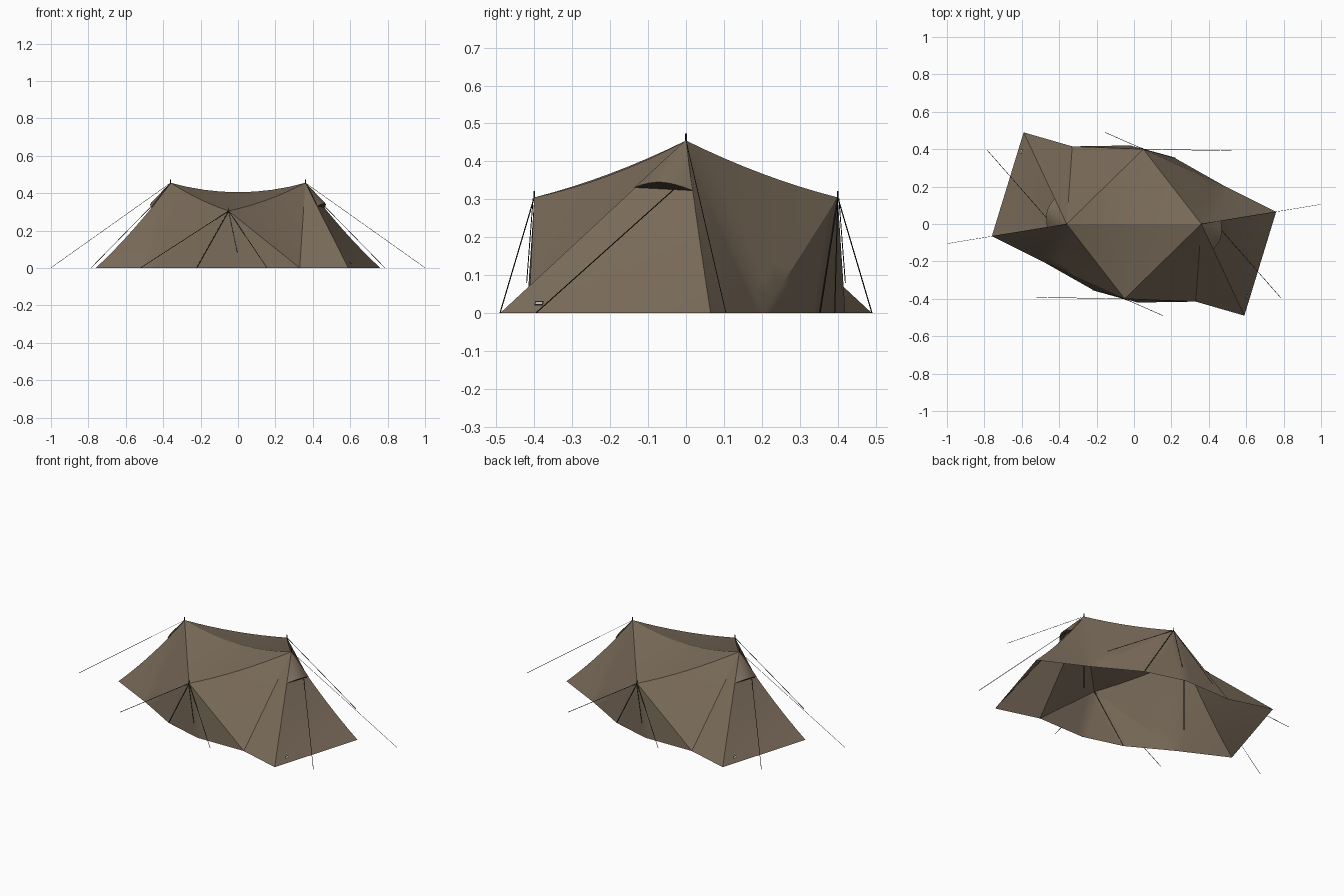
import bpy, bmesh, math
from mathutils import Vector as V

if "Cube" in bpy.data.objects:
    bpy.data.objects.remove(bpy.data.objects["Cube"])


def material(name, rgb):
    m = bpy.data.materials.new(name)
    m.diffuse_color = (*rgb, 1)
    m.use_nodes = True
    m.node_tree.nodes["Principled BSDF"].inputs["Base Color"].default_value = m.diffuse_color
    return m


FABRIC = material("brown_canvas", (0.190, 0.145, 0.100))
DARK = material("dark_cord", (0.012, 0.011, 0.010))
MESH = material("dark_mesh", (0.060, 0.046, 0.032))
PALE = material("pale_label", (0.45, 0.44, 0.40))

# Key points of one half; the other half is the same turned 180 degrees
PTS = {
    "peak": V((0.36, 0, 0.455)), "peak2": V((-0.36, 0, 0.455)),
    "side": V((-0.05, -0.40, 0.305)), "side2": V((0.05, 0.40, 0.305)),
    "corner": V((0.59, -0.49, 0)), "end": V((0.76, 0.065, 0)),
    "end2": V((-0.76, -0.065, 0)),
    "h1": V((-0.48, -0.205, 0)), "h2": V((-0.22, -0.352, 0)),
    "h3": V((0.02, -0.42, 0)), "h4": V((0.33, -0.415, 0)),
}
# How far the middle of a seam hangs away from a straight line
SAG = {
    frozenset(("peak", "peak2")): V((0, 0, -0.05)),
    frozenset(("peak", "side")): V((0, 0, -0.016)),
    frozenset(("peak2", "side")): V((0, 0, -0.012)),
    frozenset(("peak", "end")): V((-0.010, 0, -0.010)),
    frozenset(("peak2", "end2")): V((0.010, 0, -0.010)),
}
PANELS = [
    ("peak", "peak2", "side"), ("peak", "end", "corner"),
    ("peak2", "end2", "h1"), ("peak2", "h1", "side"), ("side", "h1", "h2"),
    ("side", "h2", "h3"), ("side", "h3", "h4"), ("peak", "side", "h4"),
    ("peak", "h4", "corner"),
]


def turn(p, s):
    return V((p.x * s, p.y * s, p.z))


def finish(name, bm, mat, smooth=None):
    me = bpy.data.meshes.new(name)
    bm.to_mesh(me)
    bm.free()
    ob = bpy.data.objects.new(name, me)
    bpy.context.collection.objects.link(ob)
    me.materials.append(mat)
    if smooth:
        bpy.ops.object.select_all(action='DESELECT')
        ob.select_set(True)
        bpy.context.view_layer.objects.active = ob
        bpy.ops.object.shade_smooth_by_angle(angle=math.radians(smooth))
    return ob


def outward_face(bm, pts):
    c = sum(pts, V()) / len(pts)
    n = (pts[1] - pts[0]).cross(pts[2] - pts[0])
    if n.dot(c - V((0, 0, 0.1))) < 0:
        pts = pts[::-1]
    bm.faces.new([bm.verts.new(p) for p in pts])


def panel(bm, names, s, n=8):
    """Triangular cloth panel whose seams hang by their sag."""
    a, b, c = names

    def at(i, j):
        w = {a: (n - i - j) / n, b: i / n, c: j / n}
        p = sum((PTS[k] * w[k] for k in names), V())
        for e in ((a, b), (b, c), (c, a)):
            p += SAG.get(frozenset(e), V()) * 4 * w[e[0]] * w[e[1]]
        return turn(p, s)

    for i in range(n):
        for j in range(n - i):
            outward_face(bm, [at(i, j), at(i + 1, j), at(i, j + 1)])
            if i + j < n - 1:
                outward_face(bm, [at(i + 1, j), at(i + 1, j + 1), at(i, j + 1)])


def rod(name, p, q, r, mat=DARK, sides=6):
    bm = bmesh.new()
    d = q - p
    m = d.to_track_quat('Z', 'Y').to_matrix().to_4x4()
    m.translation = (p + q) / 2
    bmesh.ops.create_cone(bm, cap_ends=True, segments=sides, radius1=r,
                          radius2=r, depth=d.length, matrix=m)
    return finish(name, bm, mat)


# Canopy: roof, end panels and side walls
bm = bmesh.new()
for s in (1, -1):
    for names in PANELS:
        panel(bm, names, s)
bmesh.ops.remove_doubles(bm, verts=bm.verts, dist=1e-4)
finish("canopy", bm, FABRIC, 24)

A, B, C, D = PTS["peak"], PTS["side"], PTS["corner"], PTS["end"]
out = (C - A).cross(D - A).normalized()
if out.x < 0:
    out = -out

for s, tag in ((1, "right"), (-1, "left")):
    # Vent hood below each peak, with a mesh opening
    p1, p2 = A.lerp(D, 0.275) + SAG[frozenset(("peak", "end"))] * 0.8, A.lerp(C, 0.275)
    n = 12
    arc = [turn(p1.lerp(p2, i / n) + out * (0.003 + 0.028 * math.sin(math.pi * i / n)), s)
           for i in range(n + 1)]
    chord = [turn(p1.lerp(p2, i / n) + out * 0.002, s) for i in range(n + 1)]
    top = turn(A + out * 0.002, s)
    bm = bmesh.new()
    for i in range(n):
        outward_face(bm, [top, arc[i], arc[i + 1]])
    bmesh.ops.remove_doubles(bm, verts=bm.verts, dist=1e-5)
    finish("vent_hood_" + tag, bm, FABRIC, 40)
    bm = bmesh.new()
    for i in range(n):
        bm.faces.new([bm.verts.new(p) for p in
                      (arc[i], chord[i], chord[i + 1], arc[i + 1])])
    finish("vent_mesh_" + tag, bm, MESH)

    # Poles and the tip at each side point
    rod("pole_" + tag, turn(V((0.36, 0, 0)), s), turn(V((0.36, 0, 0.473)), s), 0.003, sides=8)
    rod("side_tip_" + tag, turn(B - V((0, 0, 0.01)), s), turn(B + V((0, 0, 0.017)), s), 0.002)

    # Guy lines, door zip and hanging zip cord
    lines = [
        ("peak_guy", A, V((1.0, 0.105, 0.001)), 0.001),
        ("vent_guy", V((0.465, -0.03, 0.328)), V((0.785, -0.395, 0.001)), 0.0015),
        ("side_guy_a", B, V((-0.52, -0.392, 0.001)), 0.0015),
        ("side_guy_b", B, V((0.155, -0.49, 0.001)), 0.0015),
        ("door_zip", B, PTS["h2"] + V((0, -0.001, 0.002)), 0.002),
        ("zip_cord", B + V((0, -0.003, -0.003)), V((-0.003, -0.42, 0.08)), 0.0012),
    ]
    for name, p, q, r in lines:
        rod(name + "_" + tag, turn(p, s), turn(q, s), r)

    # Small label near the low corner of the end panel
    side = (D - C).normalized()
    up = out.cross(side)
    mid = C.lerp(D, 0.145) + (A - C.lerp(D, 0.145)) * 0.055
    for name, w, h, lift, mat in (("label_border", 0.012, 0.007, 0.002, DARK),
                                  ("label", 0.009, 0.004, 0.003, PALE)):
        bm = bmesh.new()
        outward_face(bm, [turn(mid + side * a * w + up * b * h + out * lift, s)
                          for a, b in ((-1, -1), (1, -1), (1, 1), (-1, 1))])
        finish(name + "_" + tag, bm, mat)
